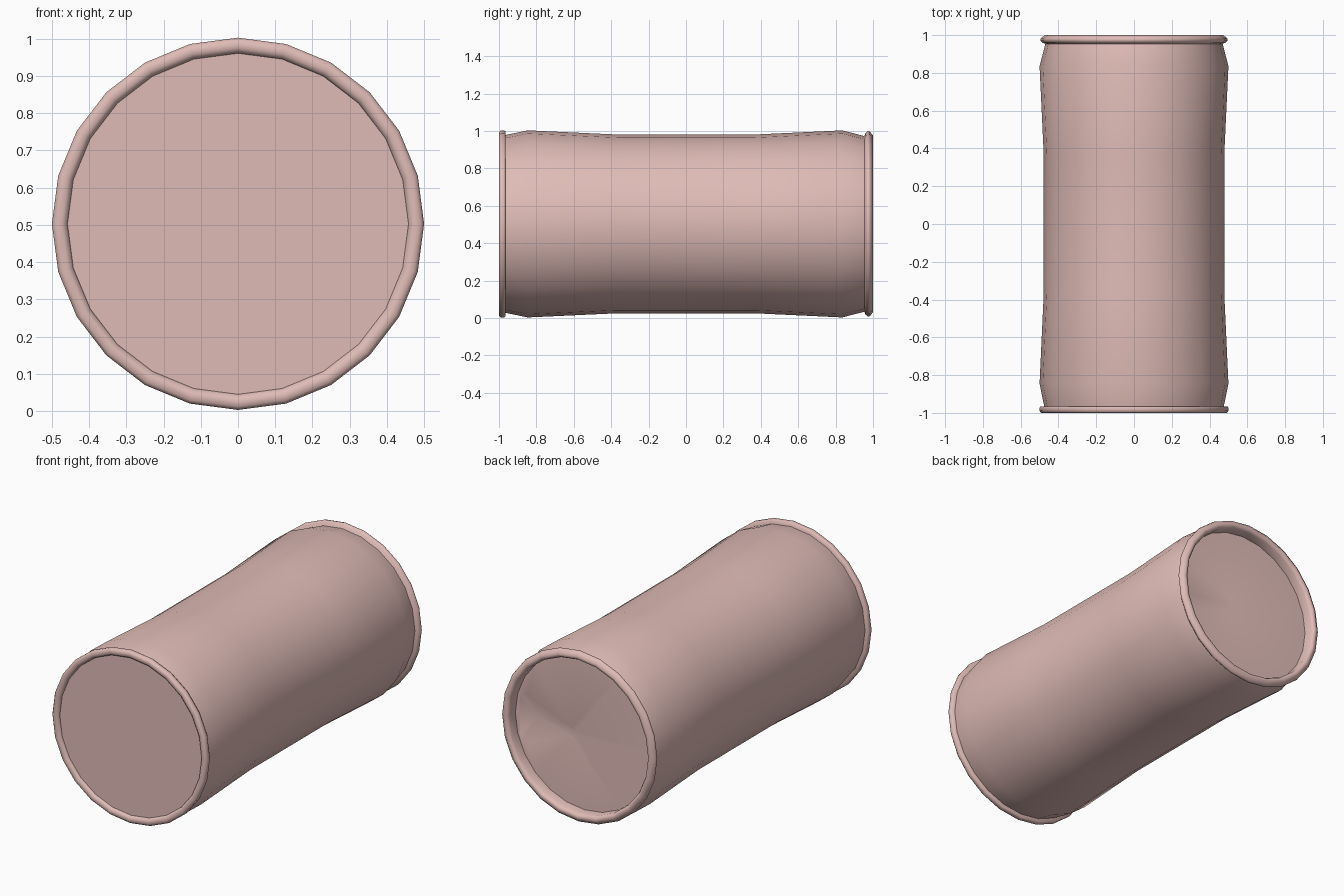
import bpy, bmesh, math
from mathutils import Vector

cube = bpy.data.objects.get("Cube")
if cube:
    bpy.data.objects.remove(cube, do_unlink=True)

SIDES = 24
CZ = 0.503  # height of the can's axis

pink = bpy.data.materials.new("dusty_pink")
pink.use_nodes = True
colour = (0.74, 0.50, 0.47, 1)
pink.diffuse_color = colour
pink.node_tree.nodes["Principled BSDF"].inputs["Base Color"].default_value = colour


def finish(bm, name, angle=None):
    """Turn the bmesh into an object; smooth it up to the given angle."""
    mesh = bpy.data.meshes.new(name)
    bm.to_mesh(mesh)
    bm.free()
    mesh.materials.append(pink)
    obj = bpy.data.objects.new(name, mesh)
    bpy.context.collection.objects.link(obj)
    if angle:
        bpy.ops.object.select_all(action='DESELECT')
        obj.select_set(True)
        bpy.context.view_layer.objects.active = obj
        bpy.ops.object.shade_smooth_by_angle(angle=math.radians(angle))
    return obj


def ring(bm, r, y):
    """Circle of vertices around the y axis, one of them at the very top."""
    return [bm.verts.new((r * math.sin(2 * math.pi * i / SIDES), y,
                          CZ + r * math.cos(2 * math.pi * i / SIDES)))
            for i in range(SIDES)]


def lathe(name, profile, angle, closed=False):
    """Revolve (radius, y) points about the can's axis."""
    bm = bmesh.new()
    rings = [ring(bm, r, y) for r, y in profile]
    pairs = list(zip(rings, rings[1:]))
    if closed:
        pairs.append((rings[-1], rings[0]))
    for a, b in pairs:
        for i in range(SIDES):
            j = (i + 1) % SIDES
            bm.faces.new((a[i], a[j], b[j], b[i]))
    # profiles run from front to back along the outside
    bmesh.ops.recalc_face_normals(bm, faces=bm.faces)
    return finish(bm, name, angle)


# Body: slim waist, flared ends and tapered shoulders
lathe("body", [(0.475, -0.968), (0.5, -0.845), (0.478, -0.37),
               (0.478, 0.37), (0.5, 0.835), (0.468, 0.96)], 20)

# Front rim: rolled bead around the closed base
lathe("front_rim", [(0.458, -0.965), (0.495, -0.965), (0.5, -0.973),
                    (0.5, -0.99), (0.491, -1.0), (0.472, -1.0),
                    (0.461, -0.992), (0.458, -0.982)], 60, True)

# Back rim: flared bead that turns in to the recessed lid
lathe("back_rim", [(0.45, 0.925), (0.466, 0.953), (0.484, 0.959),
                   (0.496, 0.972), (0.493, 0.984), (0.472, 1.0),
                   (0.455, 0.997), (0.446, 0.982), (0.446, 0.925)], 60, True)

# Base: flat disc
bm = bmesh.new()
base = bm.faces.new(ring(bm, 0.462, -0.982))
base.normal_update()
if base.normal.y > 0:
    base.normal_flip()
finish(bm, "base")

# Lid: flat disc with a wedge-shaped mouth pressed inwards
LID_Y = 0.93
bm = bmesh.new()
rim = ring(bm, 0.452, LID_Y)
half = [(0.062, 0.012), (0.078, 0.027), (0.37, 0.14), (0.4, 0.135), (0.418, 0.105)]
outline = half + [(x, -z) for x, z in reversed(half)]
mouth = [bm.verts.new((x, LID_Y, CZ - 0.015 + z)) for x, z in outline]
edges = [bm.edges.new((loop[i - 1], loop[i])) for loop in (rim, mouth)
         for i in range(len(loop))]
bmesh.ops.triangle_fill(bm, use_beauty=True, use_dissolve=False, edges=edges,
                        normal=Vector((0, 1, 0)))
deep = bm.verts.new((0.34, LID_Y - 0.05, CZ - 0.015))
for i in range(len(mouth)):
    bm.faces.new((mouth[i - 1], mouth[i], deep))
for f in bm.faces:
    f.normal_update()
    if f.normal.y < 0:
        f.normal_flip()
finish(bm, "lid", 20)
